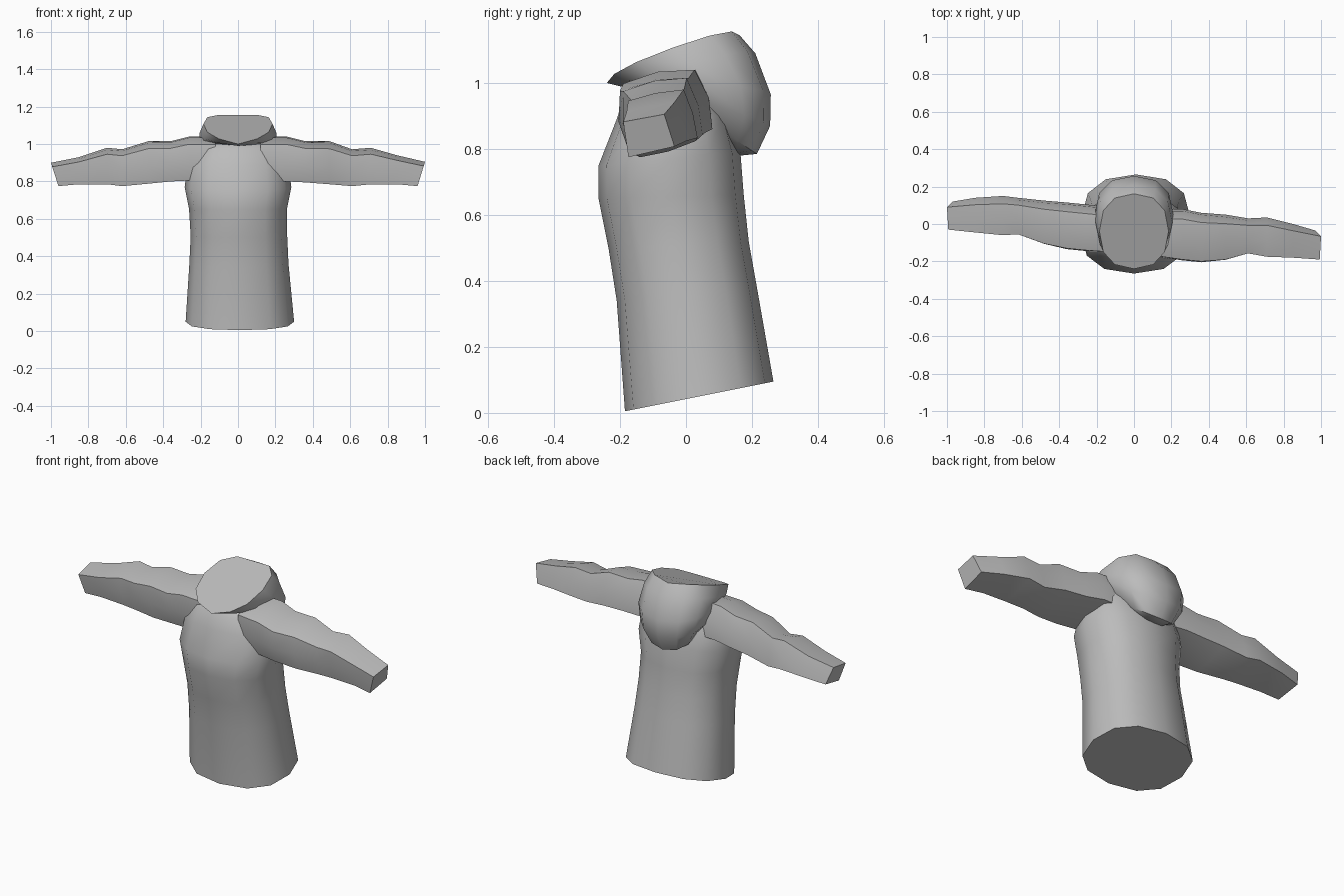
import bpy, bmesh, math

if "Cube" in bpy.data.objects:
    bpy.data.objects.remove(bpy.data.objects["Cube"])

fabric = bpy.data.materials.new("grey_fabric")
fabric.diffuse_color = (0.5, 0.5, 0.5, 1)
fabric.use_nodes = True
fabric.node_tree.nodes["Principled BSDF"].inputs["Base Color"].default_value = fabric.diffuse_color


def loft(name, rings, angle):
    """Skin a list of closed rings and cap both ends."""
    bm = bmesh.new()
    loops = [[bm.verts.new(p) for p in ring] for ring in rings]
    n = len(loops[0])
    for a, b in zip(loops, loops[1:]):
        for i in range(n):
            j = (i + 1) % n
            bm.faces.new((a[i], a[j], b[j], b[i]))
    bm.faces.new(loops[0][::-1])
    bm.faces.new(loops[-1])
    bmesh.ops.recalc_face_normals(bm, faces=bm.faces)
    me = bpy.data.meshes.new(name)
    bm.to_mesh(me)
    bm.free()
    me.materials.append(fabric)
    ob = bpy.data.objects.new(name, me)
    bpy.context.collection.objects.link(ob)
    bpy.ops.object.select_all(action='DESELECT')
    ob.select_set(True)
    bpy.context.view_layer.objects.active = ob
    bpy.ops.object.shade_smooth_by_angle(angle=math.radians(angle))
    return ob


def tilted_ring(front, back, half_width, cx=0.0, bow=0.0, n=12, power=0.85):
    """Rounded ring between a front (y, z) and a back (y, z) point."""
    pts = []
    for i in range(n):
        t = 2 * math.pi * i / n
        c, s = math.cos(t), math.sin(t)
        u = math.copysign(abs(c) ** power, c)
        v = math.copysign(abs(s) ** power, s)
        k = (v + 1) / 2
        pts.append((cx + half_width * u,
                    front[0] + (back[0] - front[0]) * k,
                    front[1] + (back[1] - front[1]) * k + bow * abs(u)))
    return pts


# Body: front point, back point, half width, centre x
body = [
    ((-0.185, 0.005), (0.265, 0.095), 0.29, 0.01),
    ((-0.21, 0.34), (0.215, 0.38), 0.265, 0.005),
    ((-0.235, 0.50), (0.19, 0.52), 0.258, 0.005),
    ((-0.265, 0.65), (0.175, 0.66), 0.262, 0.0),
    ((-0.265, 0.75), (0.165, 0.79), 0.285, 0.0),
    ((-0.21, 0.89), (0.13, 0.90), 0.27, 0.0),
    ((-0.185, 0.97), (0.08, 1.00), 0.22, 0.0),
    ((-0.13, 1.02), (0.04, 1.035), 0.15, 0.0),
]
loft("body", [tilted_ring(f, b, w, cx) for f, b, w, cx in body], 50)

# Hood: from the open rim round the back to the hanging tip
hood = [
    ((-0.24, 1.00), (0.162, 1.145), 0.185, 0.035),
    ((-0.20, 0.99), (0.21, 1.09), 0.205, 0.02),
    ((-0.15, 0.99), (0.257, 0.965), 0.21, 0.02),
    ((-0.10, 0.98), (0.255, 0.87), 0.19, 0.01),
    ((-0.05, 0.96), (0.215, 0.785), 0.14, 0.0),
    ((0.0, 0.93), (0.165, 0.78), 0.09, 0.0),
]
loft("hood", [tilted_ring(f, b, w, 0, bow) for f, b, w, bow in hood], 50)


def sleeve(name, side, stations):
    """Tilted boxy sections that get rounder towards the shoulder."""
    corners = [(-1, 0.65), (0.6, 1), (1, -0.5), (-0.8, -1)]
    rings = []
    for x, y0, y1, z0, z1, bulge in stations:
        cy, cz, hy, hz = (y0 + y1) / 2, (z0 + z1) / 2, (y1 - y0) / 2, (z1 - z0) / 2
        ring = []
        for i, a in enumerate(corners):
            b = corners[(i + 1) % 4]
            mid = ((a[0] + b[0]) / 2 * (1 + bulge), (a[1] + b[1]) / 2 * (1 + bulge))
            for p, q in (a, mid):
                lean = 0.02 * q if x > 0.9 else 0
                ring.append((side * (x + lean), cy + hy * p, cz + hz * q))
        rings.append(ring)
    return loft(name, rings, 50)


# Sleeves: x, y range, z range, side bulge
sleeve("right_sleeve", 1, [
    (0.12, -0.17, 0.08, 0.80, 1.04, 0.15),
    (0.26, -0.19, 0.08, 0.80, 1.04, 0.15),
    (0.36, -0.20, 0.06, 0.795, 1.015, 0.15),
    (0.49, -0.19, 0.05, 0.785, 1.015, 0.12),
    (0.61, -0.157, 0.03, 0.775, 0.972, 0.10),
    (0.71, -0.175, 0.035, 0.785, 0.98, 0.08),
    (0.85, -0.18, 0.0, 0.785, 0.94, 0.05),
    (0.98, -0.19, -0.035, 0.775, 0.905, 0.0),
])
sleeve("left_sleeve", -1, [
    (0.12, -0.15, 0.09, 0.80, 1.04, 0.15),
    (0.26, -0.14, 0.105, 0.805, 1.04, 0.15),
    (0.36, -0.13, 0.115, 0.80, 1.015, 0.15),
    (0.48, -0.105, 0.125, 0.788, 1.015, 0.12),
    (0.62, -0.055, 0.14, 0.775, 0.972, 0.10),
    (0.70, -0.06, 0.15, 0.785, 0.98, 0.08),
    (0.85, -0.045, 0.14, 0.785, 0.93, 0.05),
    (0.98, -0.03, 0.12, 0.775, 0.90, 0.0),
])
